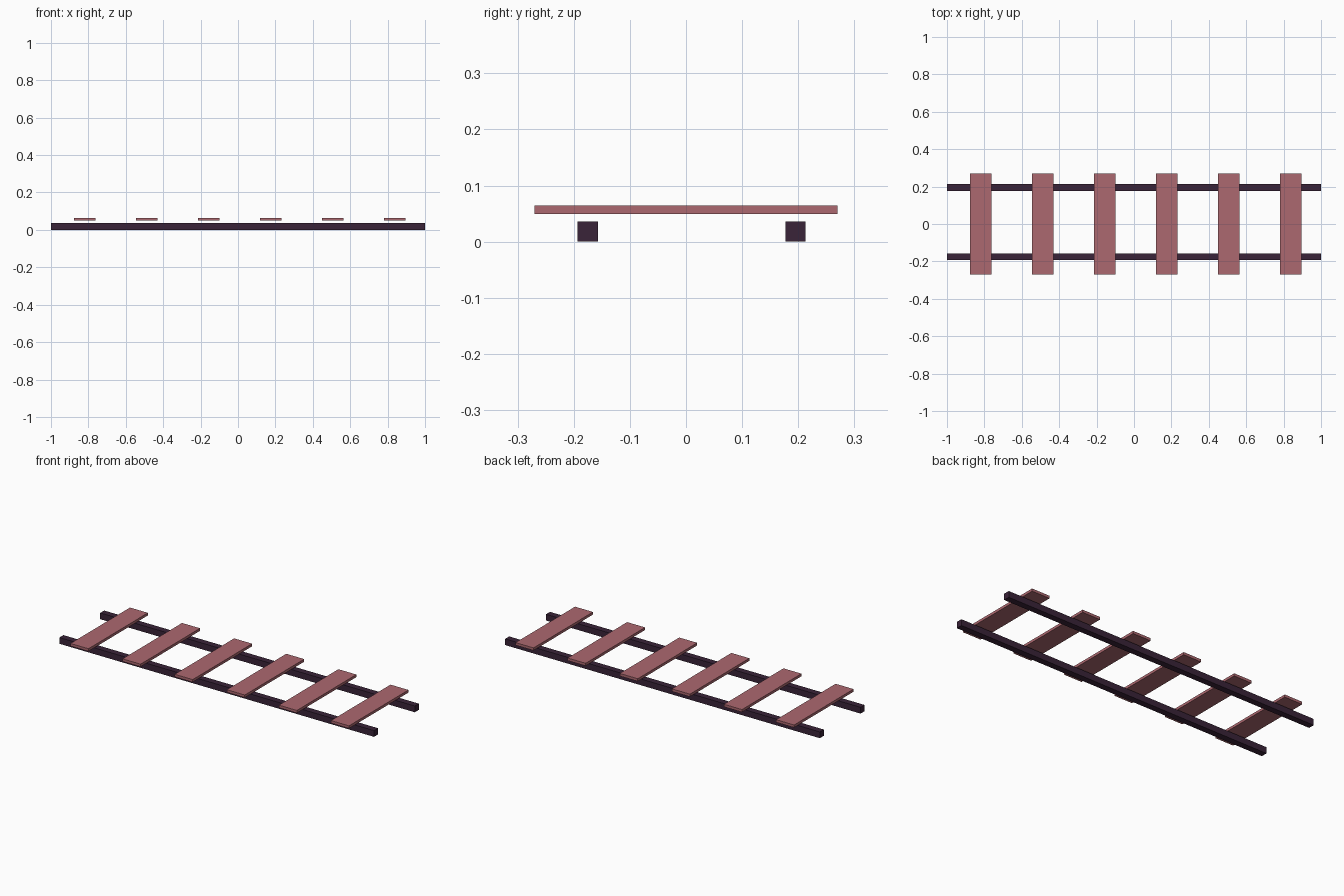
import bpy

if "Cube" in bpy.data.objects:
    bpy.data.objects.remove(bpy.data.objects["Cube"])


def make_material(name, color):
    mat = bpy.data.materials.new(name)
    mat.diffuse_color = (*color, 1.0)
    mat.use_nodes = True
    mat.node_tree.nodes["Principled BSDF"].inputs["Base Color"].default_value = mat.diffuse_color
    return mat


def add_box(name, center, size, mat):
    bpy.ops.mesh.primitive_cube_add(size=1, location=center)
    obj = bpy.context.object
    obj.name = name
    obj.scale = size
    bpy.ops.object.transform_apply(location=False, rotation=False, scale=True)
    obj.data.materials.append(mat)
    return obj


rail_mat = make_material("dark plum", (0.042, 0.017, 0.040))
plank_mat = make_material("dusty rose", (0.413, 0.138, 0.160))

# Two long square rails on the ground, slightly off centre
for name, y in (("front_rail", -0.175), ("back_rail", 0.195)):
    add_box(name, (0, y, 0.018), (2.0, 0.036, 0.036), rail_mat)

# Six evenly spaced cross planks floating just above the rails
for i in range(6):
    x = -0.819 + i * 0.3313
    add_box(f"cross_plank_{i + 1}", (x, 0, 0.057), (0.114, 0.54, 0.015), plank_mat)
